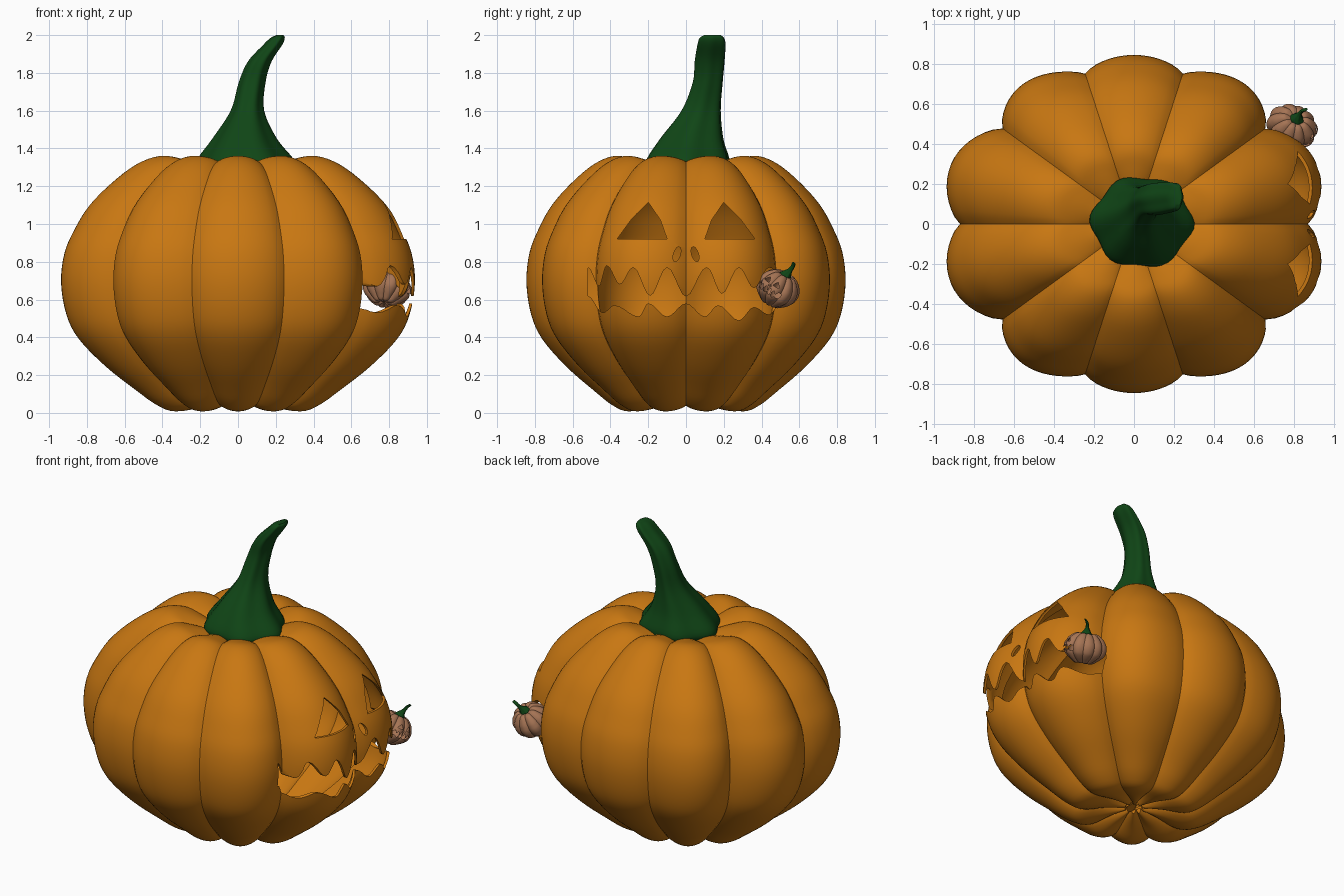
import bpy, bmesh, math
from mathutils import Vector, Matrix

if "Cube" in bpy.data.objects:
    bpy.data.objects.remove(bpy.data.objects["Cube"])


def material(name, rgb):
    m = bpy.data.materials.new(name)
    m.diffuse_color = (*rgb, 1)
    m.use_nodes = True
    m.node_tree.nodes["Principled BSDF"].inputs["Base Color"].default_value = m.diffuse_color
    return m


orange = material("pumpkin orange", (0.58, 0.185, 0.006))
green = material("stem green", (0.005, 0.06, 0.008))
brown = material("pale brown", (0.38, 0.175, 0.09))


def spline(pts, n):
    """Catmull-Rom samples through a list of tuples."""
    p = [Vector(q) for q in pts]
    p = [2 * p[0] - p[1]] + p + [2 * p[-1] - p[-2]]
    out = []
    for i in range(1, len(p) - 2):
        a, b, c, d = p[i - 1:i + 3]
        for k in range(n):
            t = k / n
            out.append(0.5 * (2 * b + (c - a) * t + (2 * a - 5 * b + 4 * c - d) * t * t
                              + (3 * b - a - 3 * c + d) * t ** 3))
    return out + [p[-2]]


def finish(bm, name, mat):
    bmesh.ops.recalc_face_normals(bm, faces=bm.faces)
    me = bpy.data.meshes.new(name)
    bm.to_mesh(me)
    bm.free()
    me.materials.append(mat)
    ob = bpy.data.objects.new(name, me)
    bpy.context.collection.objects.link(ob)
    return ob


def loft(name, rings, mat):
    """Skin closed rings of points and cap both ends."""
    bm = bmesh.new()
    vs = [[bm.verts.new(p) for p in ring] for ring in rings]
    n = len(vs[0])
    for a, b in zip(vs, vs[1:]):
        for i in range(n):
            j = (i + 1) % n
            bm.faces.new((a[i], a[j], b[j], b[i]))
    bm.faces.new(vs[0])
    bm.faces.new(vs[-1])
    return finish(bm, name, mat)


def smooth(ob, angle=30):
    bpy.ops.object.select_all(action='DESELECT')
    ob.select_set(True)
    bpy.context.view_layer.objects.active = ob
    bpy.ops.object.shade_smooth_by_angle(angle=math.radians(angle))


# Body: profile swept round with ten lobes meeting in sharp creases
profile = spline([(0.06, 0.05), (0.2, 0.03), (0.36, 0.008), (0.46, 0.04), (0.58, 0.12),
                  (0.75, 0.245), (0.9, 0.39), (0.97, 0.52), (1.0, 0.69), (0.98, 0.85),
                  (0.92, 0.98), (0.84, 1.1), (0.72, 1.215), (0.58, 1.315), (0.45, 1.36),
                  (0.33, 1.345), (0.2, 1.31), (0.08, 1.28)], 4)
SEG = 160


def body_point(r, z, i):
    a = 2 * math.pi * i / SEG
    c2 = math.cos(a) ** 2
    lobe = abs(math.sin(5 * a)) ** 0.8
    crease, crest = 0.79 + 0.08 * c2 ** 3, 0.845 + 0.13 * c2
    rad = r * (crease + (crest - crease) * lobe)
    return (rad * math.cos(a), rad * math.sin(a), 0.68 + (z - 0.68) * (1 - 0.045 * (1 - lobe)))


body = loft("pumpkin_body", [[body_point(r, z, i) for i in range(SEG)] for r, z in profile], orange)

# Face cutters: eyes, nostrils and wavy mouth as prisms along x
eye = [(0.10, 0.92), (0.135, 1.02), (0.2, 1.115), (0.285, 1.03), (0.365, 0.92)]
nostril = []
for k in range(12):
    a = math.pi * k / 6
    u, v = 0.019 * math.cos(a), 0.04 * math.sin(a)
    nostril.append((0.048 + u - 0.25 * v, 0.84 + v))
upper = [(-0.52, .77), (-0.46, .67), (-0.42, .78), (-0.35, .68), (-0.28, .77), (-0.19, .62),
         (-0.10, .77), (0, .615), (0.11, .77), (0.19, .63), (0.28, .77), (0.36, .66),
         (0.44, .77), (0.52, .72)]
lower = [(-0.52, .62), (-0.44, .53), (-0.38, .57), (-0.25, .51), (-0.2, .58), (-0.10, .51),
         (0, .58), (0.1, .51), (0.17, .57), (0.28, .49), (0.36, .56), (0.44, .52), (0.52, .62)]


def wave(pts, n=5):
    out = []
    for (y0, z0), (y1, z1) in zip(pts, pts[1:]):
        for k in range(n):
            t = k / n
            out.append((y0 + (y1 - y0) * t, z0 + (z1 - z0) * (1 - math.cos(math.pi * t)) / 2))
    return out + [pts[-1]]


mouth = wave(upper) + wave(lower)[::-1]


def mirror(pts):
    return [(-y, z) for y, z in pts]


bm = bmesh.new()
for outline in (eye, mirror(eye), nostril, mirror(nostril), mouth):
    near = [bm.verts.new((0.4, y, z)) for y, z in outline]
    far = [bm.verts.new((1.3, y, z)) for y, z in outline]
    bm.faces.new(near)
    bm.faces.new(far)
    for i in range(len(near)):
        j = (i + 1) % len(near)
        bm.faces.new((near[i], near[j], far[j], far[i]))
cutter = finish(bm, "face_cutter", orange)
cutter.hide_render = True

# Hollow the body and cut the face through the shell
shell = body.modifiers.new("shell", 'SOLIDIFY')
shell.thickness = 0.015
shell.offset = -1
cut = body.modifiers.new("face", 'BOOLEAN')
cut.operation = 'DIFFERENCE'
cut.solver = 'EXACT'
cut.object = cutter
dg = bpy.context.evaluated_depsgraph_get()
carved = bpy.data.meshes.new_from_object(body.evaluated_get(dg))
body.modifiers.clear()
body.data = carved
bpy.data.objects.remove(cutter)
smooth(body)

# Stem: ribbed tapering loft (z, centre x, centre y, radius x, radius y)
stem_path = spline([(1.27, .04, .01, .22, .20), (1.33, .04, .01, .25, .225),
                    (1.45, .035, .03, .165, .17), (1.6, .05, .08, .085, .105),
                    (1.75, .075, .115, .068, .08), (1.86, .115, .125, .06, .08),
                    (1.95, .185, .135, .048, .075), (1.985, .21, .137, .036, .065),
                    (2.0, .222, .14, .018, .045)], 5)


def stem_ring(s):
    z, cx, cy, rx, ry = s
    ring = []
    for i in range(48):
        a = 2 * math.pi * i / 48
        k = 1 + 0.05 * math.cos(6 * a + 0.5)
        ring.append((cx + rx * k * math.cos(a), cy + ry * k * math.sin(a), z))
    return ring


stem = loft("stem", [stem_ring(s) for s in stem_path], green)
smooth(stem, 45)

# Small pumpkin held in the corner of the mouth: tilted, scaled copies
axis = Vector((0.22, 0.48, 0.85)).normalized()
turn = Vector((0, 0, 1)).rotation_difference(axis).to_matrix().to_4x4()
turn = turn @ Matrix.Rotation(math.radians(-25), 4, 'Z')
size = 0.135
place = (Matrix.Translation(Vector((0.79, 0.485, 0.655)) - axis * 0.68 * size)
         @ turn @ Matrix.Scale(size, 4))
for src, name, mat in ((body, "small_pumpkin_body", brown), (stem, "small_pumpkin_stem", green)):
    me = src.data.copy()
    me.materials.clear()
    me.materials.append(mat)
    me.transform(place)
    ob = bpy.data.objects.new(name, me)
    bpy.context.collection.objects.link(ob)
